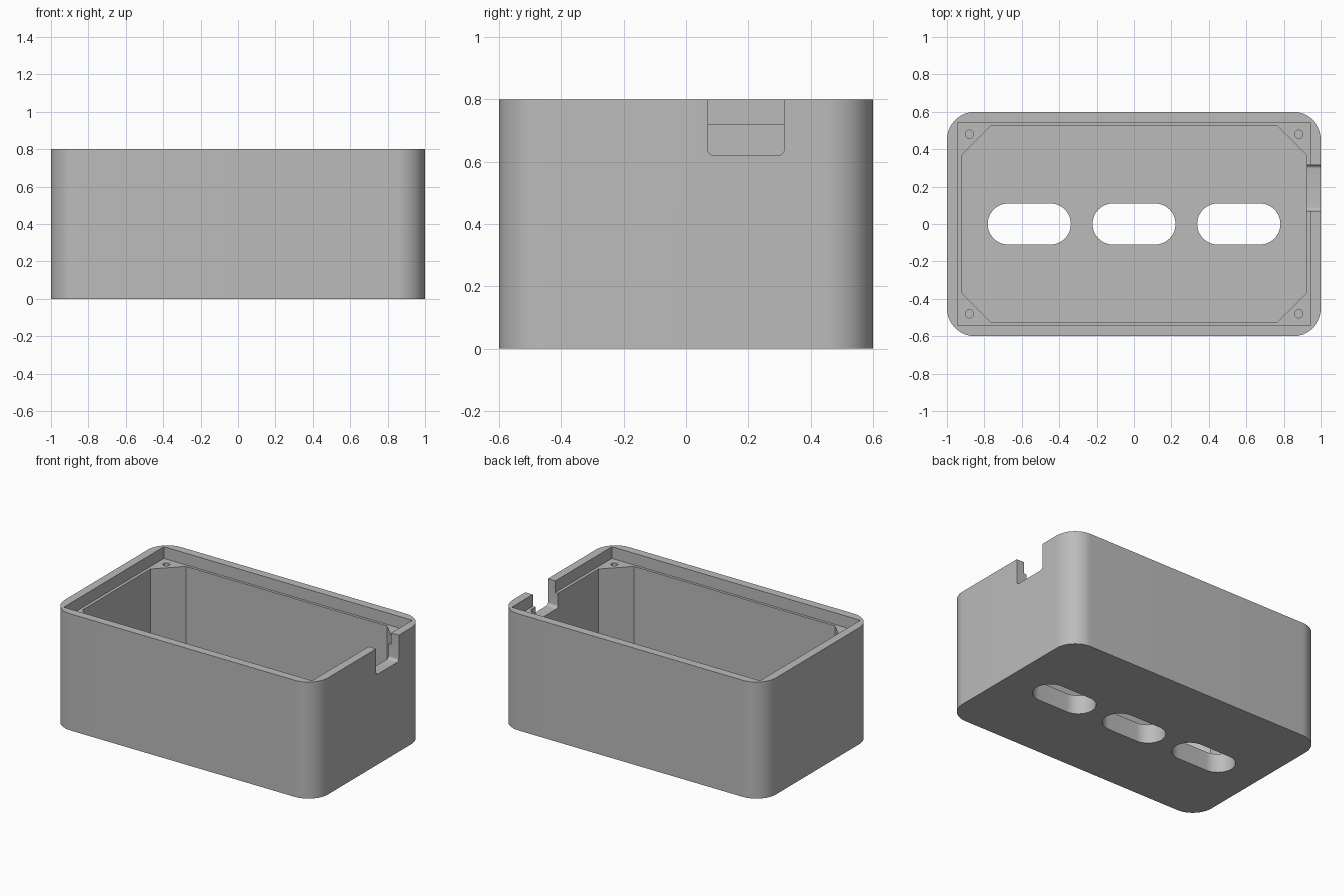
import bpy
import bmesh
from math import pi, cos, sin, radians

cube = bpy.data.objects.get("Cube")
if cube:
    bpy.data.objects.remove(cube, do_unlink=True)

grey = bpy.data.materials.new("plain grey")
grey.use_nodes = True
colour = (0.5, 0.5, 0.5, 1)
grey.diffuse_color = colour
grey.node_tree.nodes["Principled BSDF"].inputs["Base Color"].default_value = colour


def rounded(hx, hy, r, cx=0, cy=0, n=16):
    """Outline of a rectangle with rounded corners."""
    pts = []
    for q, (sx, sy) in enumerate([(1, 1), (-1, 1), (-1, -1), (1, -1)]):
        for i in range(n + 1):
            a = (q + i / n) * pi / 2
            pts.append((cx + sx * (hx - r) + r * cos(a),
                        cy + sy * (hy - r) + r * sin(a)))
    return pts


def chamfered(hx, hy, c):
    """Outline of a rectangle with cut-off corners."""
    return [(hx, hy - c), (hx - c, hy), (c - hx, hy), (-hx, hy - c),
            (-hx, c - hy), (c - hx, -hy), (hx - c, -hy), (hx, c - hy)]


def prism(name, outline, low, high, along_x=False):
    """Extrude an outline along z, or along x with the outline in y and z."""
    place = (lambda u, v, w: (w, u, v)) if along_x else (lambda u, v, w: (u, v, w))
    bm = bmesh.new()
    face = bm.faces.new([bm.verts.new(place(u, v, low)) for u, v in outline])
    top = bmesh.ops.extrude_face_region(bm, geom=[face])["geom"]
    bmesh.ops.translate(bm, vec=place(0, 0, high - low),
                        verts=[g for g in top if isinstance(g, bmesh.types.BMVert)])
    bmesh.ops.remove_doubles(bm, verts=bm.verts, dist=1e-5)
    bmesh.ops.recalc_face_normals(bm, faces=bm.faces)
    mesh = bpy.data.meshes.new(name)
    bm.to_mesh(mesh)
    bm.free()
    mesh.materials.append(grey)
    ob = bpy.data.objects.new(name, mesh)
    bpy.context.collection.objects.link(ob)
    return ob


# Outer block
box = prism("enclosure_body", rounded(1, 0.6, 0.15), 0, 0.8)

# Cavity with corner bosses, and the lid recess above it
cutters = [
    prism("cavity_cutter", chamfered(0.922, 0.525, 0.158), 0.13, 0.9),
    prism("lid_recess_cutter", chamfered(0.943, 0.543, 0.001), 0.72, 0.9),
]

# Cable notch in the left wall
cutters.append(prism("notch_cutter", rounded(0.1225, 0.14, 0.02, 0.1925, 0.76, 6),
                     0.85, 1.1, True))

# Three slots through the floor
for x in (-0.56, 0, 0.56):
    cutters.append(prism("slot_cutter", rounded(0.222, 0.11, 0.1099, x), -0.1, 0.3))

# Screw holes in the corner bosses
for x in (-0.88, 0.88):
    for y in (-0.48, 0.48):
        cutters.append(prism("screw_hole_cutter",
                             rounded(0.022, 0.022, 0.022, x, y, 6), 0.4, 0.75))

# Cut everything out of the block, then drop the cutters
bpy.ops.object.select_all(action="DESELECT")
bpy.context.view_layer.objects.active = box
box.select_set(True)
for cutter in cutters:
    cutter.hide_render = True
    mod = box.modifiers.new("cut", "BOOLEAN")
    mod.operation = "DIFFERENCE"
    mod.solver = "EXACT"
    mod.object = cutter
    bpy.ops.object.modifier_apply(modifier=mod.name)
    bpy.data.objects.remove(cutter, do_unlink=True)

bpy.ops.object.shade_smooth_by_angle(angle=radians(30))
